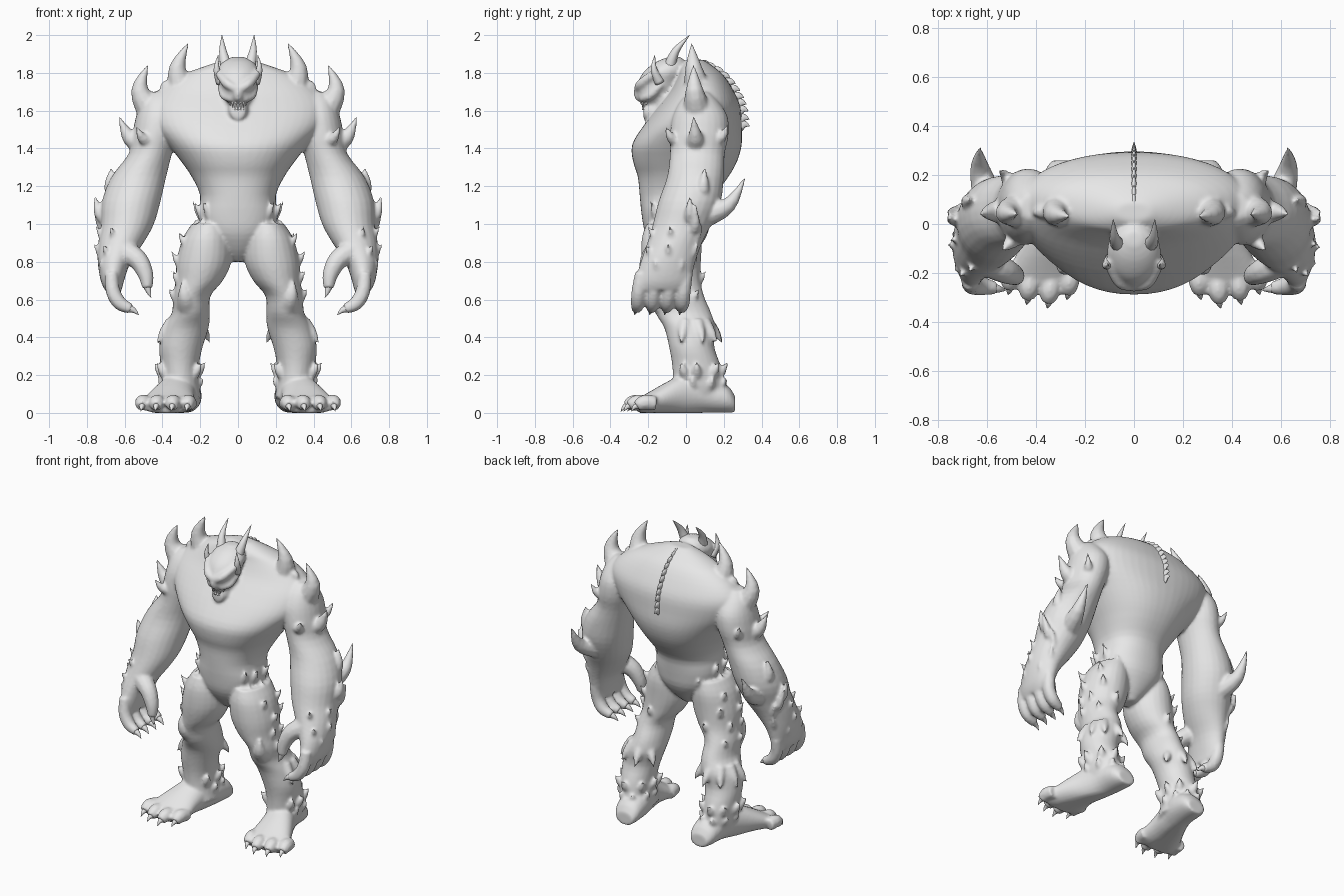
import bpy, bmesh, math, random
from mathutils import Vector

random.seed(4)
SIDES = (1, -1)
grey = bpy.data.materials.new("stone_grey")
grey.diffuse_color = (0.8, 0.8, 0.8, 1)


def finish(bm, name):
    bmesh.ops.recalc_face_normals(bm, faces=bm.faces)
    me = bpy.data.meshes.new(name)
    bm.to_mesh(me)
    bm.free()
    me.materials.append(grey)
    me.polygons.foreach_set("use_smooth", [True] * len(me.polygons))
    ob = bpy.data.objects.new(name, me)
    bpy.context.collection.objects.link(ob)
    return ob


def skin(bm, loops):
    """Bridge vertex loops into a closed tube."""
    rows = [[bm.verts.new(p) for p in loop] for loop in loops]
    n = len(rows[0])
    for a, b in zip(rows, rows[1:]):
        for i in range(n):
            bm.faces.new((a[i], a[(i + 1) % n], b[(i + 1) % n], b[i]))
    bm.faces.new(rows[0][::-1])
    bm.faces.new(rows[-1])


def spline(rows, steps=3):
    """Catmull-Rom through tuples of numbers."""
    out = []
    for i in range(len(rows) - 1):
        p0, p1, p2, p3 = (rows[max(i - 1, 0)], rows[i], rows[i + 1],
                          rows[min(i + 2, len(rows) - 1)])
        for s in range(steps):
            t = s / steps
            out.append([0.5 * (2 * b + (c - a) * t + (2 * a - 5 * b + 4 * c - d) * t * t
                               + (3 * b - a - 3 * c + d) * t ** 3)
                        for a, b, c, d in zip(p0, p1, p2, p3)])
    return out + [list(rows[-1])]


def loft(bm, rows, side=1, axis='z', n=24, power=1.0):
    """Rounded sections: x, y, z, half width, half depth (or height)."""
    def bend(c):
        return math.copysign(abs(c) ** power, c)
    loops = []
    for x, y, z, rx, r2 in spline(rows):
        loop = []
        for k in range(n):
            a = math.tau * k / n
            u, v = rx * bend(math.cos(a)), r2 * bend(math.sin(a))
            p = (x + u, y + v, z) if axis == 'z' else (x + u, y, max(z + v, 0))
            loop.append((p[0] * side, p[1], p[2]))
        loops.append(loop)
    skin(bm, loops)


def limb(bm, pts, radii, side=1, n=10, flat=1.0):
    """Round tube along a smooth path, its frame carried along."""
    rows = spline([(*p, r) for p, r in zip(pts, radii)], 4)
    ps = [Vector((r[0] * side, r[1], r[2])) for r in rows]
    loops, u = [], None
    for i, p in enumerate(ps):
        t = (ps[min(i + 1, len(ps) - 1)] - ps[max(i - 1, 0)]).normalized()
        if u is None:
            u = t.cross(Vector((1, 0, 0)) if abs(t.x) < .7 else Vector((0, 1, 0)))
        u = (u - t * u.dot(t)).normalized()
        v = t.cross(u)
        r = max(rows[i][3], 0.001)
        loops.append([p + u * r * math.cos(math.tau * k / n)
                      + v * r * flat * math.sin(math.tau * k / n) for k in range(n)])
    skin(bm, loops)


def spike(bm, base, mid, tip, r, side=1, flat=1.0, end=.001):
    limb(bm, (base, mid, tip), (r, r * 0.6, end), side, 10, flat)


def tuft(bm, c, rx, ry, deg, length, r, up, side=1):
    """Small thorn growing out of the surface of an elliptical section."""
    a = math.radians(deg)
    d = Vector((math.cos(a), math.sin(a), 0))
    s = Vector((c[0] + rx * d.x, c[1] + ry * d.y, c[2]))
    rise = Vector((0, 0, up * length))
    spike(bm, s - d * r * 1.1 - rise * 0.5, s + d * length * 0.08 + rise * 0.25,
          s + d * length * 0.5 + rise, r, side, 1, .003)


# ---- body: torso, head and limbs fused into one skin ----
bm = bmesh.new()
loft(bm, [(0, -.05, .80, .03, .05), (0, -.05, .86, .10, .11), (0, -.05, .95, .185, .165),
          (0, -.05, 1.05, .21, .185), (0, -.045, 1.15, .20, .20), (0, -.015, 1.25, .245, .24),
          (0, -.005, 1.33, .30, .275), (0, .005, 1.42, .37, .29), (0, .035, 1.52, .45, .26),
          (0, .07, 1.62, .475, .218), (0, .085, 1.70, .43, .17), (0, .08, 1.78, .32, .125),
          (0, .06, 1.83, .19, .09), (0, .05, 1.87, .07, .04)], n=48, power=.9)
# head, neck, jaw and nose
loft(bm, [(0, -.16, 1.64, .055, .08), (0, -.155, 1.69, .085, .11), (0, -.14, 1.75, .10, .115),
          (0, -.11, 1.81, .11, .11), (0, -.08, 1.86, .08, .075), (0, -.06, 1.885, .03, .03)])
limb(bm, ((0, -.10, 1.48), (0, -.09, 1.58), (0, -.08, 1.68)), (.10, .09, .09), n=16)
limb(bm, ((0, -.12, 1.62), (0, -.18, 1.595), (0, -.225, 1.592)), (.058, .055, .038), n=12)
limb(bm, ((0, -.23, 1.76), (0, -.252, 1.70), (0, -.24, 1.66)), (.02, .026, .025))
for s in SIDES:
    # brow and cheek
    limb(bm, ((.01, -.255, 1.715), (.06, -.235, 1.745), (.11, -.15, 1.81)), (.022, .026, .02), s)
    limb(bm, ((.03, -.235, 1.665), (.075, -.19, 1.68), (.09, -.13, 1.74)), (.02, .022, .02), s)
    # arm down to the palm
    loft(bm, [(.42, .07, 1.70, .04, .05), (.42, .07, 1.65, .09, .10), (.425, .075, 1.57, .115, .145),
              (.44, .07, 1.47, .12, .155), (.465, .06, 1.37, .115, .145),
              (.525, .05, 1.25, .145, .15), (.565, .02, 1.12, .155, .165),
              (.585, -.02, 1.0, .14, .155), (.62, -.06, .9, .12, .145),
              (.655, -.095, .8, .088, .145), (.665, -.12, .7, .062, .145),
              (.66, -.13, .65, .045, .13)], s)
    # fingers and thumb
    for i in range(4):
        y = -.25 + .079 * i
        limb(bm, ((.67, y + .015, .74), (.662, y, .645), (.625, y - .005, .58),
                  (.565, y - .012, .55)), (.036, .039, .038, .027), s)
    limb(bm, ((.61, -.15, .86), (.53, -.19, .81), (.488, -.21, .73), (.48, -.22, .66)),
         (.065, .054, .042, .028), s)
    # leg
    loft(bm, [(.155, -.07, 1.0, .09, .14), (.165, -.075, .92, .13, .16), (.18, -.078, .8, .145, .157),
              (.205, -.07, .7, .125, .148), (.245, -.05, .62, .10, .145),
              (.25, -.015, .53, .10, .148), (.275, .02, .45, .12, .135),
              (.302, .03, .35, .115, .12), (.308, .055, .25, .102, .128),
              (.303, .065, .15, .10, .135), (.29, .06, .08, .095, .145)], s)
    # foot and toes
    loft(bm, [(.275, .26, .045, .06, .042), (.28, .215, .075, .085, .075), (.29, .1, .10, .095, .10),
              (.32, 0, .10, .10, .11), (.35, -.1, .08, .12, .085), (.37, -.2, .05, .145, .058),
              (.38, -.25, .04, .14, .04)], s, 'y')
    for x, y in ((.265, -.28), (.345, -.315), (.43, -.30), (.505, -.26)):
        limb(bm, ((x - .01, y + .1, .05), (x, y + .04, .055), (x + .005, y, .034)),
             (.04, .042, .03), s)
    # large spikes growing from shoulders and arms: base, bend, tip, radius
    for b, m, t, r in (
            ((.30, .06, 1.71), (.32, .04, 1.83), (.262, .03, 1.96), .075),
            ((.36, .05, 1.70), (.385, .05, 1.735), (.415, .04, 1.70), .045),
            ((.455, .06, 1.59), (.52, .045, 1.71), (.475, .04, 1.845), .08),
            ((.49, .05, 1.42), (.575, .05, 1.46), (.63, .04, 1.57), .07),
            ((.47, .12, 1.44), (.52, .19, 1.46), (.55, .22, 1.53), .045),
            ((.47, -.04, 1.44), (.51, -.08, 1.46), (.54, -.11, 1.52), .045),
            ((.59, .07, 1.11), (.675, .09, 1.19), (.668, .10, 1.305), .06),
            ((.59, .08, 1.04), (.63, .225, 1.10), (.63, .315, 1.25), .07),
            ((.66, .02, 1.0), (.735, .02, 1.06), (.755, .02, 1.15), .05),
            ((.67, .03, .96), (.725, .05, 1.0), (.765, .05, 1.11), .045),
            ((.26, -.10, .56), (.28, -.17, .62), (.295, -.19, .70), .07)):
        spike(bm, b, m, t, r, s, 1, .004)
    # rough tufts: centre, half width, half depth, angles, length, thickness, rise
    for c, rx, ry, angles, ln, r, up in (
            ((.60, -.04, .93), .125, .15, (-60, -10, 45), .065, .026, 1),
            ((.64, -.08, .84), .095, .14, (-50, 0, 60), .06, .026, 1),
            ((.66, -.10, .76), .07, .13, (-30, 30), .045, .024, 1),
            ((.0, -.05, 1.05), .21, .185, (-42, -15, 10), .075, .03, 1),
            ((.0, -.05, .98), .20, .17, (-30, 0, 40), .065, .03, .7),
            ((.165, -.075, .90), .135, .16, (-20, 30), .06, .03, 1),
            ((.18, -.078, .80), .145, .157, (-5, 45), .06, .03, 1),
            ((.205, -.07, .70), .125, .148, (-15, 25, 90), .055, .028, 1),
            ((.245, -.05, .61), .10, .145, (-10, 40), .05, .026, 1),
            ((.275, .02, .44), .12, .135, (-20, 20, 60, 100, 140), .08, .04, -.9),
            ((.308, .055, .21), .10, .13, (-30, 5, 45, 90, 135, 175, 210), .075, .042, .8),
            ((.303, .065, .15), .097, .135, (-10, 25, 70, 110, 155, 190), .05, .034, .8)):
        for a in angles:
            tuft(bm, c, rx, ry, a + random.uniform(-6, 6), ln, r, up, s)
body = finish(bm, "body")
rm = body.modifiers.new("fuse", 'REMESH')
rm.mode, rm.voxel_size, rm.use_smooth_shade = 'VOXEL', .0095, True
sm = body.modifiers.new("relax", 'SMOOTH')
sm.factor, sm.iterations = .5, 5

# ---- head horns ----
bm = bmesh.new()
for s in SIDES:
    spike(bm, (.06, -.09, 1.82), (.08, -.055, 1.915), (.085, .02, 2.0), .034, s)
    spike(bm, (.09, -.14, 1.75), (.113, -.17, 1.82), (.105, -.165, 1.895), .028, s)
finish(bm, "head_horns")

# ---- thin saw-tooth ridge down the spine ----
bm = bmesh.new()
ridge = spline([(.08, 1.84), (.15, 1.805), (.21, 1.745), (.255, 1.67), (.278, 1.60), (.285, 1.52)], 2)
for y, z in ridge:
    spike(bm, (0, y - .02, z - .01), (0, y + .022, z + .008), (0, y + .052, z - .002), .036, 1, .45)
finish(bm, "spine_ridge")

# ---- claws ----
bm = bmesh.new()
for s in SIDES:
    for i in range(4):
        y = -.262 + .079 * i
        spike(bm, (.585, y, .555), (.552, y - .004, .543), (.525, y - .01, .518), .024, s)
    spike(bm, (.48, -.22, .67), (.472, -.225, .64), (.46, -.23, .61), .022, s)
    for x, y in ((.265, -.28), (.345, -.315), (.43, -.30), (.505, -.26)):
        spike(bm, (x, y + .02, .04), (x + .005, y - .01, .033), (x + .01, y - .03, .008), .022, s)
finish(bm, "claws")

# ---- teeth ----
bm = bmesh.new()
for s in SIDES:
    for x, y, h in ((.01, -.235, .012), (.028, -.228, .024), (.042, -.21, .014)):
        spike(bm, (x, y, 1.655), (x, y, 1.64), (x, y - .003, 1.642 - h), .01, s)
        spike(bm, (x * .8, y + .01, 1.605), (x * .8, y + .008, 1.618), (x * .8, y + .006, 1.618 + h),
              .009, s)
finish(bm, "teeth")
